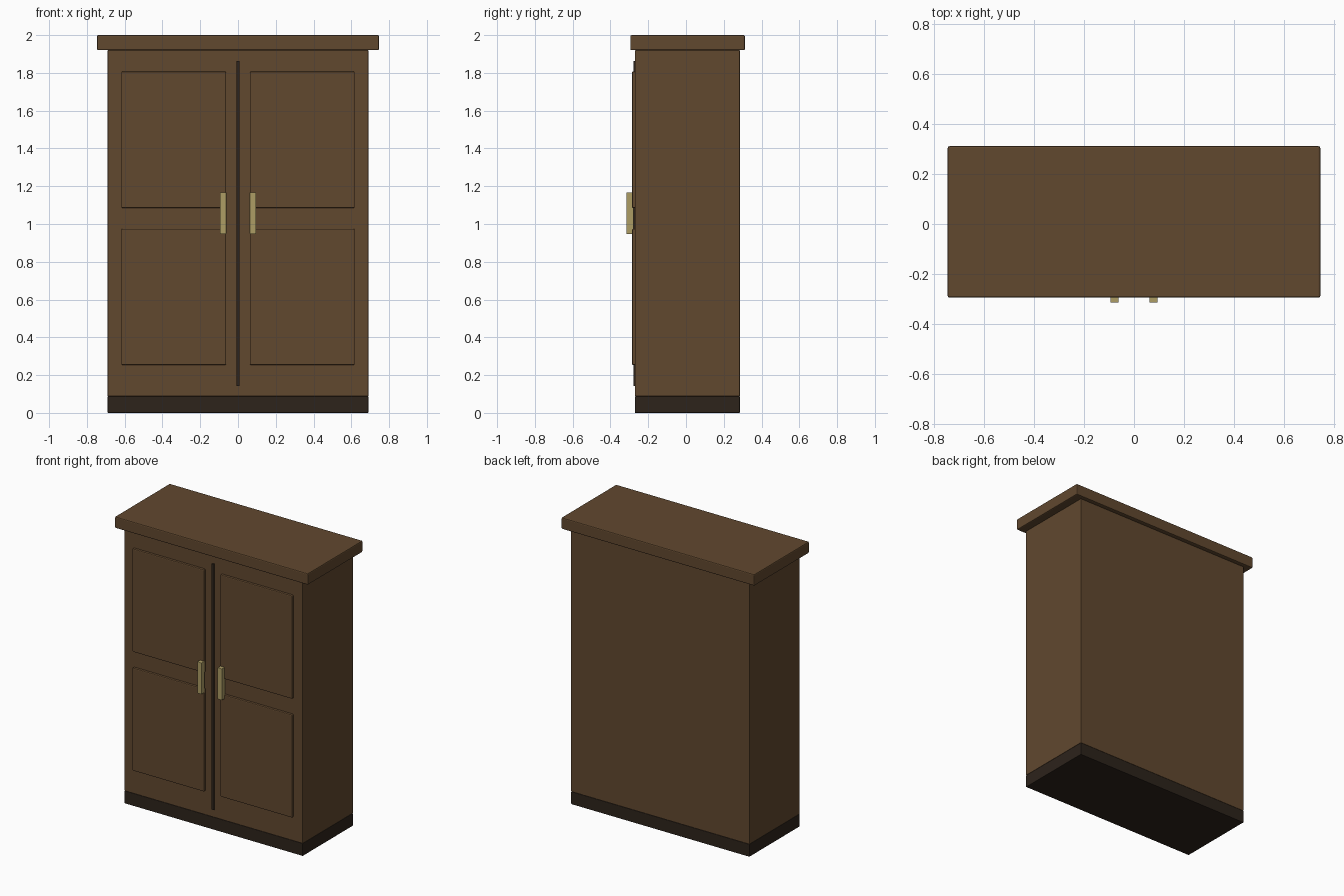
import bpy
import bmesh
from mathutils import Vector

if "Cube" in bpy.data.objects:
    bpy.data.objects.remove(bpy.data.objects["Cube"])


def material(name, rgb):
    m = bpy.data.materials.new(name)
    m.diffuse_color = (*rgb, 1)
    m.use_nodes = True
    m.node_tree.nodes["Principled BSDF"].inputs["Base Color"].default_value = m.diffuse_color
    return m


wood = material("wood", (0.12, 0.065, 0.028))
dark = material("dark_wood", (0.026, 0.017, 0.011))
brass = material("brass", (0.42, 0.34, 0.13))


def box(name, x, y, z, mat, bevel=0.0):
    """Box from (min, max) ranges, with an optional small edge bevel."""
    lo, hi = Vector((x[0], y[0], z[0])), Vector((x[1], y[1], z[1]))
    bm = bmesh.new()
    bmesh.ops.create_cube(bm, size=1)
    bmesh.ops.scale(bm, vec=hi - lo, verts=bm.verts)
    bmesh.ops.translate(bm, vec=(lo + hi) / 2, verts=bm.verts)
    mesh = bpy.data.meshes.new(name)
    bm.to_mesh(mesh)
    bm.free()
    mesh.materials.append(mat)
    ob = bpy.data.objects.new(name, mesh)
    bpy.context.collection.objects.link(ob)
    if bevel:
        mod = ob.modifiers.new("bevel", 'BEVEL')
        mod.width = bevel
        mod.segments = 2
    return ob


# Carcass, plinth and overhanging top
depth = (-0.27, 0.285)
box("carcass", (-0.69, 0.69), depth, (0.088, 1.92), wood, 0.003)
box("plinth", (-0.69, 0.69), depth, (0, 0.088), dark, 0.003)
box("cornice", (-0.747, 0.747), (-0.295, 0.312), (1.92, 2.0), wood, 0.007)

# Dark seam between the doors
box("door_seam", (-0.008, 0.008), (-0.279, -0.265), (0.143, 1.862), dark)

# Raised door panels and handles, repeated left and right
for side, s in (("left", -1), ("right", 1)):
    panel_x = sorted((s * 0.063, s * 0.618))
    for level, z in (("lower", (0.254, 0.974)), ("upper", (1.085, 1.807))):
        box(f"{side}_{level}_panel", panel_x, (-0.286, -0.262), z, wood, 0.006)
    box(f"{side}_handle", sorted((s * 0.062, s * 0.095)),
        (-0.315, -0.278), (0.947, 1.167), brass, 0.002)
